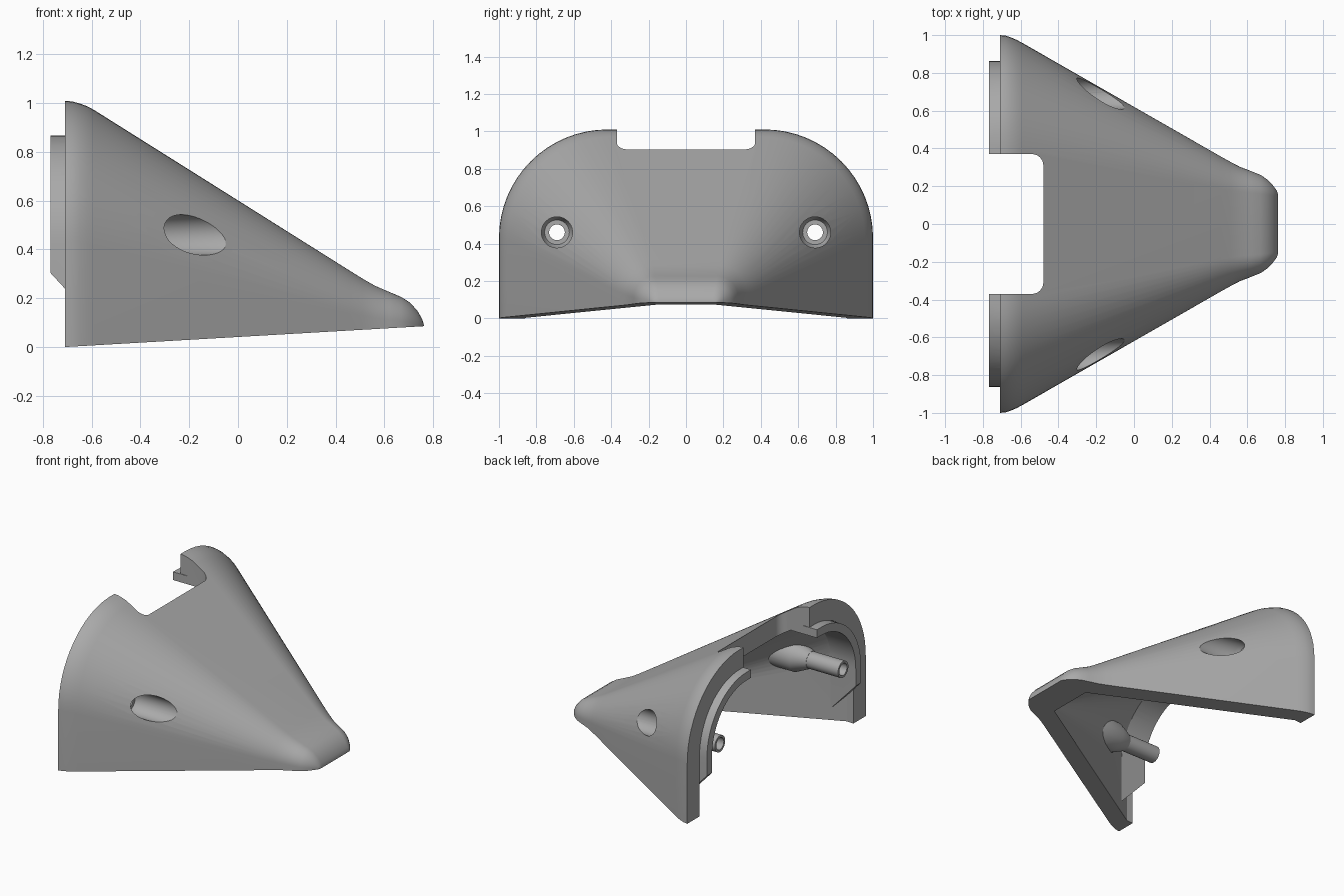
import bpy, bmesh, math
from mathutils import Matrix, Vector

cube = bpy.data.objects.get("Cube")
if cube:
    bpy.data.objects.remove(cube, do_unlink=True)

grey = bpy.data.materials.new("plain grey")
grey.use_nodes = True
GREY = (0.4, 0.4, 0.4, 1)
grey.diffuse_color = GREY
grey.node_tree.nodes["Principled BSDF"].inputs["Base Color"].default_value = GREY


def finish(bm, name):
    bmesh.ops.recalc_face_normals(bm, faces=bm.faces)
    mesh = bpy.data.meshes.new(name)
    bm.to_mesh(mesh)
    bm.free()
    mesh.materials.append(grey)
    obj = bpy.data.objects.new(name, mesh)
    bpy.context.collection.objects.link(obj)
    return obj


def loft(name, rings):
    """Skin a row of equal-length point rings and cap both ends."""
    bm = bmesh.new()
    rows = [[bm.verts.new(p) for p in ring] for ring in rings]
    n = len(rows[0])
    for a, b in zip(rows, rows[1:]):
        for i in range(n):
            j = (i + 1) % n
            bm.faces.new((a[i], a[j], b[j], b[i]))
    bm.faces.new(rows[0])
    bm.faces.new(rows[-1])
    return finish(bm, name)


def arch(x, w, h, flat, base, steps=16):
    """Arch section: straight sides, round shoulders, flat top."""
    ry = w - flat
    rz = min(ry, h - base - 0.004)
    half = [(w, base)]
    for i in range(steps + 1):
        a = math.pi / 2 * i / steps
        half.append((flat + ry * math.cos(a), h - rz + rz * math.sin(a)))
    pts = half + [(-y, z) for y, z in reversed(half)]
    return [(x, y, z) for y, z in pts]


def turned(name, y, z, profile, sides=40):
    """Solid of revolution along x from (x, radius) pairs."""
    return loft(name, [[(x, y + r * math.cos(2 * math.pi * i / sides),
                         z + r * math.sin(2 * math.pi * i / sides))
                        for i in range(sides)] for x, r in profile])


def prism(name, outline, axis, lo, hi):
    """Extrude a 2D outline along y or z."""
    def place(u, v, d):
        return (u, d, v) if axis == "y" else (u, v, d)
    return loft(name, [[place(u, v, d) for u, v in outline] for d in (lo, hi)])


def combine(obj, tool, operation, keep=False):
    mod = obj.modifiers.new(operation.lower(), "BOOLEAN")
    mod.operation = operation
    mod.solver = "EXACT"
    mod.object = tool
    bpy.context.view_layer.update()
    deps = bpy.context.evaluated_depsgraph_get()
    mesh = bpy.data.meshes.new_from_object(obj.evaluated_get(deps))
    obj.modifiers.clear()
    obj.data = mesh
    if not keep:
        bpy.data.objects.remove(tool, do_unlink=True)


def floor(x):
    return 0.058 * (x + 0.71)


# Outer hood: x, half width, height, half width of the flat top
stations = [(-0.71, 1.0, 1.01, 0.42), (-0.68, 0.997, 1.007, 0.42),
            (-0.65, 0.987, 0.999, 0.415), (-0.62, 0.974, 0.988, 0.41),
            (-0.59, 0.958, 0.972, 0.4), (0.46, 0.357, 0.312, 0.185),
            (0.51, 0.329, 0.281, 0.178), (0.56, 0.303, 0.252, 0.17),
            (0.62, 0.28, 0.226, 0.165), (0.67, 0.26, 0.205, 0.16),
            (0.705, 0.236, 0.182, 0.155), (0.735, 0.205, 0.15, 0.15),
            (0.755, 0.178, 0.115, 0.145), (0.762, 0.16, 0.092, 0.14)]
hood = loft("hood", [arch(x, w, h, f, floor(x)) for x, w, h, f in stations])
solid = hood.copy()
solid.data = hood.data.copy()
bpy.context.collection.objects.link(solid)

# Hollow inside
cavity = loft("cavity", [arch(x, w, h, f, -0.2) for x, w, h, f in
                         [(-0.9, 0.86, 0.87, 0.42), (-0.66, 0.86, 0.87, 0.42),
                          (0.55, 0.16, 0.13, 0.13)]])
combine(hood, cavity, "DIFFERENCE")

# Locating lip inside the open end, with slanted lower ends
lip = loft("lip", [arch(x, 0.863, 0.868, 0.42, -0.1) for x in (-0.768, -0.57)])
bore = loft("lip_bore", [arch(x, 0.805, 0.81, 0.42, -0.2) for x in (-0.9, -0.4)])
combine(lip, bore, "DIFFERENCE")
slant = prism("lip_slant", [(-0.9, -0.3), (-0.4, -0.3), (-0.4, -0.09),
                            (-0.71, 0.24), (-0.77, 0.305), (-0.9, 0.44)], "y", -1.2, 1.2)
combine(lip, slant, "DIFFERENCE")
combine(hood, lip, "UNION")

# Screw bosses, posts and stepped holes on both sides
HOLE_Z = 0.46
for y in (-0.69, 0.69):
    boss = turned("boss", y, HOLE_Z, [(-0.5, 0.06), (-0.4, 0.105), (0.1, 0.105)])
    combine(boss, solid, "INTERSECT", keep=True)
    combine(hood, boss, "UNION")
    post = turned("post", y, HOLE_Z, [(-0.75, 0.058), (-0.36, 0.058)])
    combine(hood, post, "UNION")
    hole = turned("hole", y, HOLE_Z, [(-0.9, 0.042), (-0.37, 0.042), (-0.37, 0.066),
                                      (-0.34, 0.083), (0.3, 0.083)])
    combine(hood, hole, "DIFFERENCE")
bpy.data.objects.remove(solid, do_unlink=True)

# Round-cornered notch in the top of the open end
r, side, depth = 0.06, 0.37, -0.48
corner = [(depth - r + r * math.cos(a), side - r + r * math.sin(a))
          for a in [math.pi / 2 * i / 8 for i in range(9)]]
outline = [(-1, -side)] + [(x, -y) for x, y in reversed(corner)] + corner + [(-1, side)]
notch = prism("notch", outline, "z", 0.6, 1.3)
combine(hood, notch, "DIFFERENCE")

# Smooth curved surfaces, keep crisp edges
bpy.ops.object.select_all(action="DESELECT")
hood.select_set(True)
bpy.context.view_layer.objects.active = hood
bpy.ops.object.shade_smooth_by_angle(angle=math.radians(30))
